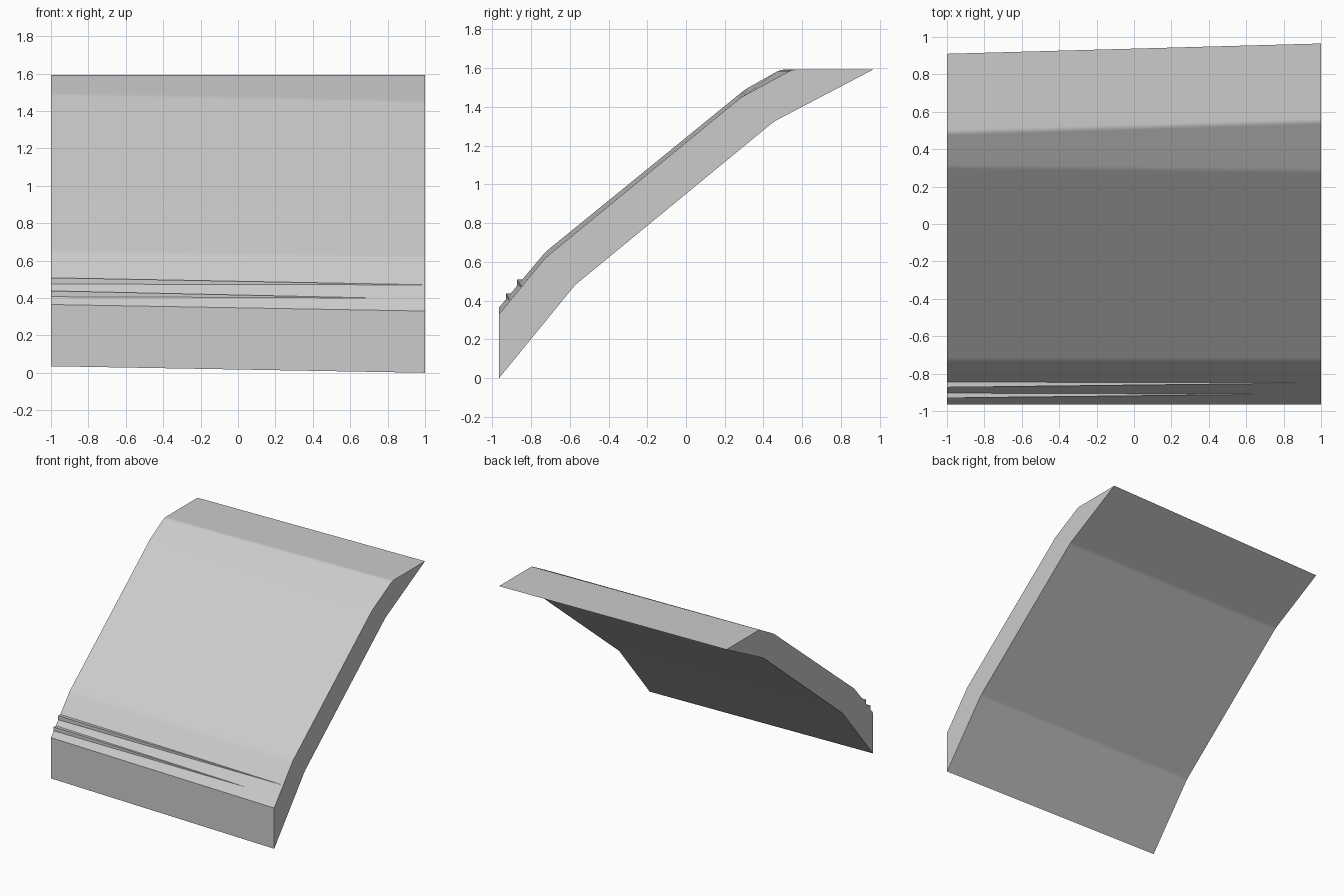
import bpy
import bmesh
from mathutils import Vector

cube = bpy.data.objects.get("Cube")
if cube:
    bpy.data.objects.remove(cube, do_unlink=True)

# One grey for every part
GREY = (0.6, 0.6, 0.6, 1)
grey = bpy.data.materials.new("plain grey")
grey.use_nodes = True
grey.diffuse_color = GREY
grey.node_tree.nodes["Principled BSDF"].inputs["Base Color"].default_value = GREY


def loft(name, right, left, x_left=1.0, bends=()):
    """Solid between a (y, z) profile at x = -1 and a matching one at x_left."""
    bm = bmesh.new()
    a = [bm.verts.new((-1, y, z)) for y, z in right]
    b = [bm.verts.new((x_left, y, z)) for y, z in left]
    n = len(a)
    bm.faces.new(a)
    bm.faces.new(b[::-1])
    for i in range(n):
        j = (i + 1) % n
        bm.faces.new((a[i], b[i], b[j], a[j]))
    bmesh.ops.recalc_face_normals(bm, faces=bm.faces)
    # Soften only the shallow bends running across the slab
    if bends:
        edges = [bm.edges.get((a[i], b[i])) for i in bends]
        bmesh.ops.bevel(bm, geom=edges, offset=0.015, segments=2,
                        profile=0.5, affect='EDGES')
    mesh = bpy.data.meshes.new(name)
    bm.to_mesh(mesh)
    bm.free()
    mesh.materials.append(grey)
    obj = bpy.data.objects.new(name, mesh)
    bpy.context.collection.objects.link(obj)
    return obj


# Sloping slab: underside front to back, then the upper side back to front
slab = loft(
    "sloped_slab",
    right=[(-0.965, 0.035), (-0.58, 0.505), (0.44, 1.345), (0.91, 1.592),
           (0.487, 1.592), (0.305, 1.49), (-0.727, 0.65), (-0.965, 0.365)],
    left=[(-0.965, 0.0), (-0.573, 0.48), (0.455, 1.325), (0.965, 1.592),
          (0.547, 1.592), (0.285, 1.45), (-0.727, 0.62), (-0.965, 0.33)],
    bends=(1, 2, 4, 5, 6))

bpy.ops.object.select_all(action='DESELECT')
slab.select_set(True)
bpy.context.view_layer.objects.active = slab
bpy.ops.object.shade_smooth_by_angle(angle=0.52)
weighted = slab.modifiers.new("Weighted normals", 'WEIGHTED_NORMAL')
weighted.keep_sharp = True


# Level ledges that taper away into the slope
def ledge(name, y, z, tip_x, tip_y):
    loft(name,
         right=[(y, z), (y, z + 0.038), (y + 0.033, z + 0.038), (y + 0.04, z)],
         left=[(tip_y, z), (tip_y, z + 0.001),
               (tip_y + 0.002, z + 0.001), (tip_y + 0.003, z)],
         x_left=tip_x)


ledge("lower_ledge", -0.93, 0.4, 0.69, -0.911)
ledge("upper_ledge", -0.873, 0.47, 0.985, -0.85)
